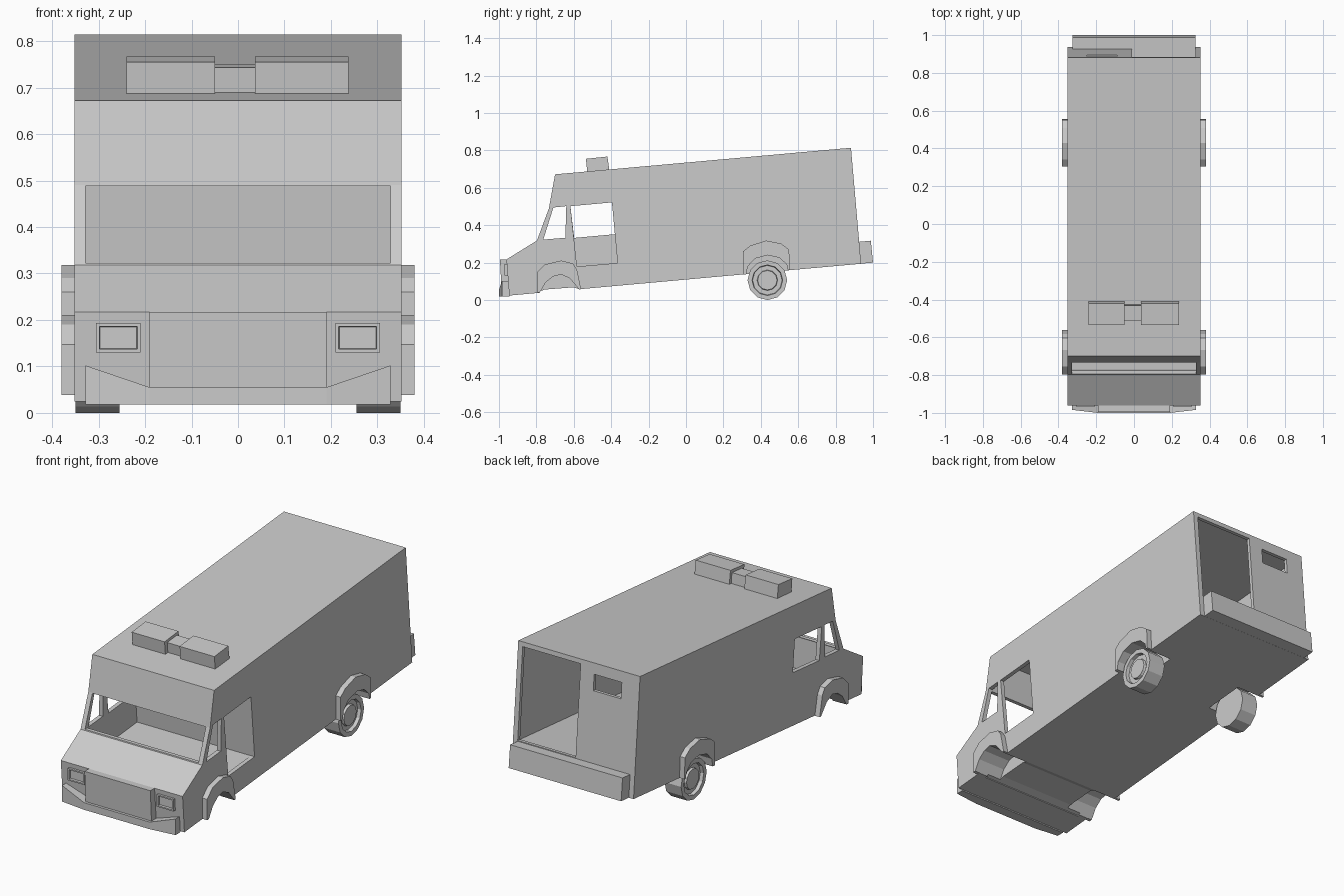
import bpy, bmesh, math
from mathutils import Matrix, Vector

if "Cube" in bpy.data.objects:
    bpy.data.objects.remove(bpy.data.objects["Cube"])


def finish(bm, name):
    bmesh.ops.recalc_face_normals(bm, faces=bm.faces)
    me = bpy.data.meshes.new(name)
    bm.to_mesh(me)
    bm.free()
    ob = bpy.data.objects.new(name, me)
    bpy.context.collection.objects.link(ob)
    return ob


def prism(name, profile, x0, x1):
    """Side profile of (y, z) points extruded from x0 to x1."""
    bm = bmesh.new()
    a = [bm.verts.new((x0, y, z)) for y, z in profile]
    b = [bm.verts.new((x1, y, z)) for y, z in profile]
    bm.faces.new(a)
    bm.faces.new(b[::-1])
    n = len(a)
    for i in range(n):
        j = (i + 1) % n
        bm.faces.new((a[i], b[i], b[j], a[j]))
    return finish(bm, name)


def cut(target, profile, x0, x1):
    """Subtract an extruded side profile from the target."""
    c = prism("cutter", profile, x0, x1)
    c.hide_render = True
    m = target.modifiers.new("cut", 'BOOLEAN')
    m.operation = 'DIFFERENCE'
    m.solver = 'EXACT'
    m.object = c
    bpy.context.view_layer.objects.active = target
    bpy.ops.object.modifier_apply(modifier=m.name)
    bpy.data.objects.remove(c)


# Body: nose-down side profile
body = prism("van_body", [
    (-.945, .024), (-.96, .217), (-.797, .318), (-.733, .49), (-.70, .672),
    (.882, .814), (.936, .194)], -.352, .352)

# Cab and cargo interiors, leaving a partition between them
cut(body, [(-.77, .157), (-.777, .318), (-.713, .49), (-.682, .653),
           (-.405, .678), (-.362, .195)], -.33, .33)
cut(body, [(-.34, .199), (.906, .310), (.866, .793), (-.383, .681)], -.33, .33)

# Windshield, quarter windows, left window, right door opening
cut(body, [(-.86, .323), (-.755, .323), (-.69, .488), (-.82, .488)], -.328, .328)
cut(body, [(-.763, .323), (-.645, .333), (-.64, .502), (-.709, .495)], -.4, .4)
cut(body, [(-.618, .502), (-.396, .522), (-.38, .352), (-.598, .332)], -.4, -.3)
cut(body, [(-.618, .502), (-.396, .522), (-.366, .198), (-.583, .179)], .3, .4)

# Rear doorway on one half, small window on the other
cut(body, [(.80, .304), (1.02, .324), (1.02, .801), (.80, .783)], -.01, .325)
cut(body, [(.80, .67), (1.0, .68), (1.0, .765), (.80, .752)], -.25, -.09)

# Wheel arches: outer flare line and inner opening, front and rear
front_out = [(-.797, .038), (-.797, .147), (-.754, .19), (-.668, .211),
             (-.604, .195), (-.583, .163), (-.561, .058)]
front_in = [(-.782, .04), (-.75, .094), (-.71, .126), (-.668, .137),
            (-.62, .115), (-.572, .057)]
rear_out = [(.305, .136), (.305, .26), (.342, .29), (.428, .318),
            (.508, .302), (.551, .27), (.556, .16)]
rear_in = [(.322, .138), (.330, .18), (.37, .222), (.437, .24),
           (.50, .226), (.538, .19), (.545, .159)]

for end, outer, inner in (("front", front_out, front_in), ("rear", rear_out, rear_in)):
    well = [(inner[0][0], -.1)] + inner + [(inner[-1][0], -.1)]
    for side, s in (("right", 1), ("left", -1)):
        x0, x1 = sorted((s * .22, s * .42))
        cut(body, well, x0, x1)
        f0, f1 = sorted((s * .348, s * .38))
        prism(f"{end}_{side}_fender_flare", outer + inner[::-1], f0, f1)

# Shallow recess under the front axle
cut(body, [(-.795, -.1), (-.795, .042), (-.755, .056), (-.60, .068),
           (-.563, .056), (-.563, -.1)], -.3, .3)


# Rear wheels with stepped hubs
def wheel(name, s):
    bm = bmesh.new()
    bmesh.ops.create_cone(bm, cap_ends=True, segments=12, radius1=.106, radius2=.106,
                          depth=.095, matrix=Matrix.Translation((s * .3025, .435, .106))
                          @ Matrix.Rotation(math.pi / 2, 4, 'Y'))
    face = max(bm.faces, key=lambda f: f.calc_center_median().x * s)
    for width, push in ((.024, 0), (.003, -.018), (.024, 0), (.003, .012)):
        bmesh.ops.inset_region(bm, faces=[face], thickness=width)
        for v in face.verts:
            v.co.x += s * push
    finish(bm, name)


wheel("rear_right_wheel", 1)
wheel("rear_left_wheel", -1)

# Grille panel and rear bumper step
prism("grille_panel", [(-.94, .04), (-.955, .217), (-.995, .217), (-.985, .04)], -.19, .19)
prism("rear_bumper", [(.92, .311), (.988, .317), (1.0, .2), (.93, .194)], -.325, .325)

# Front bumper with raised, slightly swept ends
bm = bmesh.new()
outline = [(-.328, .018), (-.19, .018), (.19, .018), (.328, .018),
           (.328, .102), (.19, .055), (-.19, .055), (-.328, .102)]
fv = [bm.verts.new((x, -1 if abs(x) < .2 else -.984, z)) for x, z in outline]
bv = [bm.verts.new((x, -.944, z)) for x, z in outline]
for vs in (fv, bv):
    for q in ((0, 1, 6, 7), (1, 2, 5, 6), (2, 3, 4, 5)):
        bm.faces.new([vs[i] for i in q])
for i in range(8):
    j = (i + 1) % 8
    bm.faces.new((fv[i], bv[i], bv[j], fv[j]))
finish(bm, "front_bumper")

# Headlights: framed boxes with a recessed lens
for side, s in (("right", 1), ("left", -1)):
    bm = bmesh.new()
    bmesh.ops.create_cube(bm, size=1, matrix=Matrix.Translation((s * .2575, -.955, .1615))
                          @ Matrix.Diagonal((.096, .03, .063, 1)))
    face = min(bm.faces, key=lambda f: f.calc_center_median().y)
    bmesh.ops.inset_region(bm, faces=[face], thickness=.01)
    bmesh.ops.inset_region(bm, faces=[face], thickness=.002)
    bmesh.ops.translate(bm, verts=face.verts[:], vec=Vector((0, .012, 0)))
    finish(bm, side + "_headlight")

# Roof air unit: two boxes and a lower link
unit = [(-.528, .685), (-.535, .755), (-.420, .767), (-.410, .695)]
prism("roof_unit_left", unit, -.24, -.05)
prism("roof_unit_right", unit, .037, .238)
prism("roof_unit_link", [(-.507, .686), (-.513, .743), (-.432, .751), (-.426, .693)], -.052, .039)
